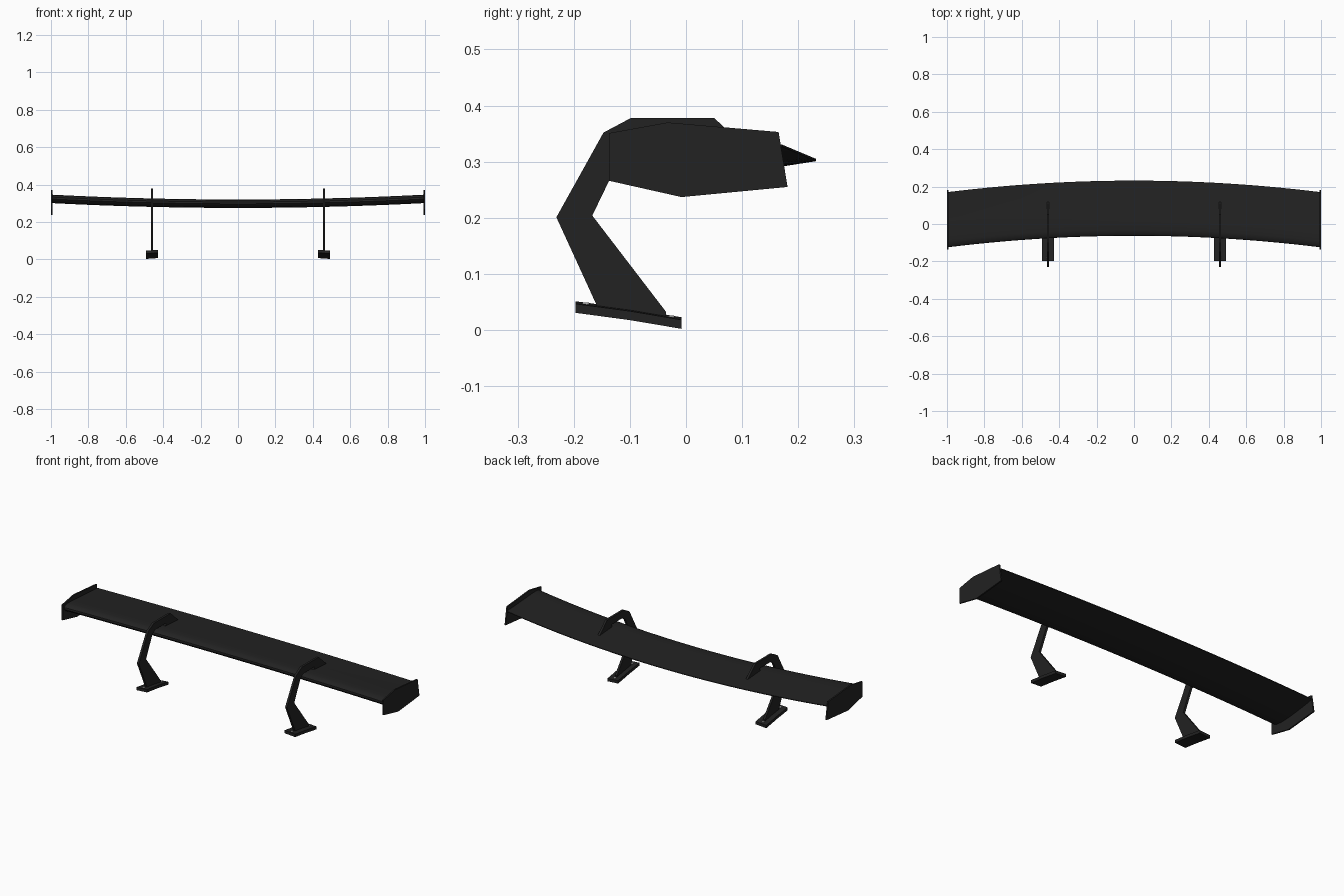
import bpy, bmesh, math
from mathutils import Vector

if "Cube" in bpy.data.objects:
    bpy.data.objects.remove(bpy.data.objects["Cube"])


def material(name, v):
    m = bpy.data.materials.new(name)
    m.diffuse_color = (v, v, v, 1)
    m.use_nodes = True
    m.node_tree.nodes["Principled BSDF"].inputs["Base Color"].default_value = m.diffuse_color
    return m


BLACK = material("satin black", 0.016)
STEEL = material("bolt grey", 0.45)


def make(name, bm, mat, smooth=None):
    bmesh.ops.recalc_face_normals(bm, faces=bm.faces)
    me = bpy.data.meshes.new(name)
    bm.to_mesh(me)
    bm.free()
    me.materials.append(mat)
    ob = bpy.data.objects.new(name, me)
    bpy.context.collection.objects.link(ob)
    if smooth:
        bpy.ops.object.select_all(action='DESELECT')
        ob.select_set(True)
        bpy.context.view_layer.objects.active = ob
        bpy.ops.object.shade_smooth_by_angle(angle=math.radians(smooth))
    return ob


def loft(name, sections, mat, smooth=None):
    """Skin a row of matching closed sections and cap both ends."""
    bm = bmesh.new()
    rings = [[bm.verts.new(p) for p in s] for s in sections]
    n = len(rings[0])
    for a, b in zip(rings, rings[1:]):
        for i in range(n):
            bm.faces.new((a[i], a[(i + 1) % n], b[(i + 1) % n], b[i]))
    bm.faces.new(rings[0])
    bm.faces.new(rings[-1])
    return make(name, bm, mat, smooth)


def plate(name, profile, x, thick, mat):
    """Side profile (y, z) extruded along x."""
    return loft(name, [[(x + o, y, z) for y, z in profile]
                       for o in (-thick / 2, thick / 2)], mat)


# Wing blade: aerofoil swept back in the middle and raised at the tips
foil = [(0.232, 0.305), (0.16, 0.309), (0.08, 0.314), (0.01, 0.319),
        (-0.03, 0.32), (-0.052, 0.316), (-0.062, 0.307), (-0.063, 0.297),
        (-0.054, 0.286), (-0.035, 0.279), (0.0, 0.275), (0.06, 0.277),
        (0.12, 0.284), (0.175, 0.292), (0.232, 0.301)]
N = 28
xs = [0.993 * (2 * i / N - 1) for i in range(N + 1)]
loft("wing_blade", [[(x, y - 0.062 * x * x, z + 0.026 * x * x) for y, z in foil]
                    for x in xs], BLACK, 35)

end_profile = [(-0.137, 0.351), (-0.137, 0.266), (-0.008, 0.237),
               (0.181, 0.255), (0.165, 0.353), (-0.033, 0.37)]

# Swan-neck arm, hooking over the leading edge onto the top of the wing
arm_profile = [(-0.16, 0.036), (-0.16, 0.046), (-0.231, 0.201), (-0.147, 0.352),
               (-0.098, 0.378), (0.05, 0.378), (0.12, 0.314), (0.0, 0.314),
               (0.012, 0.338), (-0.085, 0.338), (-0.112, 0.318),
               (-0.167, 0.204), (-0.036, 0.033), (-0.036, 0.018)]

# Foot plate, sloping down to the rear and outwards
foot_profile = [(-0.197, 0.049), (-0.1, 0.036), (-0.008, 0.0205),
                (-0.008, 0.0045), (-0.1, 0.02), (-0.197, 0.033)]

for side, s in (("left", -1), ("right", 1)):
    plate(side + "_end_plate", end_profile, s * 0.996, 0.008, BLACK)
    plate(side + "_arm", arm_profile, s * 0.46, 0.012, BLACK)
    loft(side + "_foot",
         [[(s * (0.46 + o), y, z - 0.07 * o) for y, z in foot_profile]
          for o in (-0.033, 0.033)], BLACK)

    # Bolts at both ends of the foot
    for label, y, z in (("front", -0.179, 0.0465), ("rear", -0.027, 0.0225)):
        bm = bmesh.new()
        bmesh.ops.create_cone(bm, cap_ends=True, segments=12, radius1=0.008,
                              radius2=0.006, depth=0.006)
        bmesh.ops.translate(bm, verts=bm.verts, vec=Vector((s * 0.46, y, z)))
        make(f"{side}_{label}_bolt", bm, STEEL, 30)
